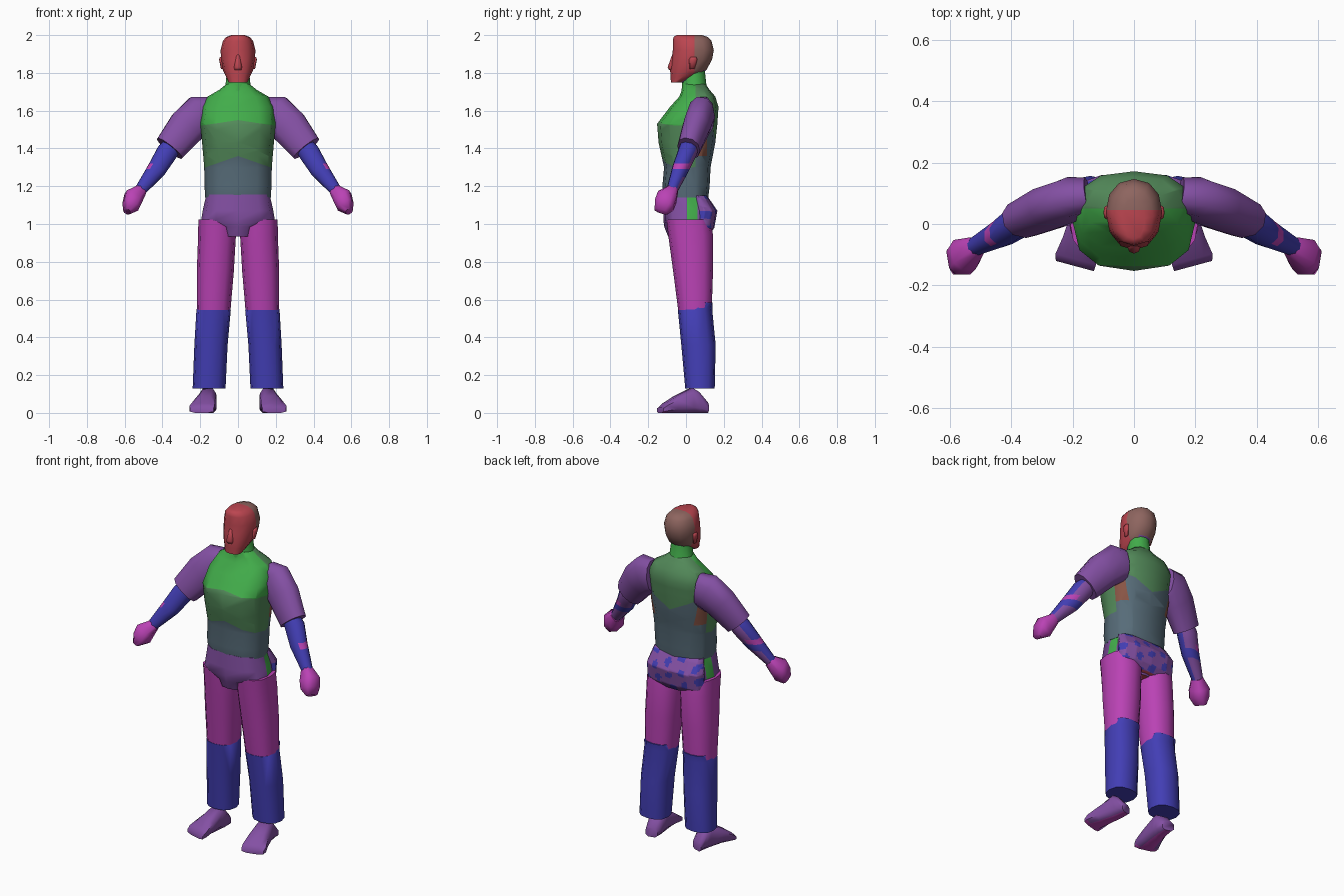
import bpy, bmesh, math
from mathutils import Vector as V

if "Cube" in bpy.data.objects:
    bpy.data.objects.remove(bpy.data.objects["Cube"])

COLORS = {
    "red": (0.50, 0.06, 0.08), "brown": (0.27, 0.13, 0.115), "green": (0.055, 0.42, 0.07),
    "sage": (0.085, 0.25, 0.10), "slate": (0.095, 0.15, 0.19), "purple": (0.23, 0.08, 0.37),
    "magenta": (0.49, 0.055, 0.46), "blue": (0.055, 0.048, 0.46), "rust": (0.25, 0.09, 0.06),
}
MATS = {}
for key, col in COLORS.items():
    MATS[key] = bpy.data.materials.new(key)
    MATS[key].diffuse_color = (*col, 1)


def loft(name, rings, color, n=12, p=2.5, half=False, mirror=False, cuts=(), rule=None, extra=(), angle=60):
    """Skin rings of (centre, u, v) with a superellipse section, cut along planes, colour by rule."""
    bm = bmesh.new()
    ts = [math.tau * (i + (0.5 if half else 0)) / n - math.pi / 2 for i in range(n)]
    sec = [(math.copysign(abs(math.cos(t)) ** (2 / p), math.cos(t)),
            math.copysign(abs(math.sin(t)) ** (2 / p), math.sin(t))) for t in ts]
    mx = max(abs(s[0]) for s in sec)
    my = max(abs(s[1]) for s in sec)
    loops = [[bm.verts.new(c + u * (a / mx) + v * (b / my)) for a, b in sec] for c, u, v in rings]
    for lo, hi in zip(loops, loops[1:]):
        for i in range(n):
            j = (i + 1) % n
            bm.faces.new((lo[i], lo[j], hi[j], hi[i]))
    bm.faces.new(loops[0][::-1])
    bm.faces.new(loops[-1])
    for co, no in cuts:
        bmesh.ops.bisect_plane(bm, geom=bm.verts[:] + bm.edges[:] + bm.faces[:],
                               plane_co=co, plane_no=no, dist=1e-5)
    bmesh.ops.recalc_face_normals(bm, faces=bm.faces[:])
    names = [color, *extra]
    if rule:
        for f in bm.faces:
            f.material_index = names.index(rule(f.calc_center_median(), f.normal))
    me = bpy.data.meshes.new(name)
    bm.to_mesh(me)
    bm.free()
    ob = bpy.data.objects.new(name, me)
    bpy.context.collection.objects.link(ob)
    for k in names:
        me.materials.append(MATS[k])
    bpy.ops.object.select_all(action='DESELECT')
    ob.select_set(True)
    bpy.context.view_layer.objects.active = ob
    bpy.ops.object.shade_smooth_by_angle(angle=math.radians(angle))
    if mirror:
        ob.modifiers.new("mirror", 'MIRROR').use_mirror_merge = False
    return ob


def upright(rows):
    """Horizontal rings from (z, centre x, half width, front y, back y)."""
    return [(V((cx, (y0 + y1) / 2, z)), V((a, 0, 0)), V((0, (y1 - y0) / 2, 0)))
            for z, cx, a, y0, y1 in rows]


def tube(rows):
    """Rings square to a path from (x, y, z, half height, half depth)."""
    pts = [V(r[:3]) for r in rows]
    out = []
    for i, r in enumerate(rows):
        d = (pts[min(i + 1, len(pts) - 1)] - pts[max(i - 1, 0)]).normalized()
        v = (V((0, 1, 0)) - d * d.y).normalized()
        out.append((pts[i], v.cross(d) * -r[3], v * r[4]))
    return out


# head, face in front and hair behind, purple underside
loft("head", upright([(1.75, 0, .05, -.08, -.01), (1.785, 0, .066, -.082, .06),
                      (1.815, 0, .08, -.084, .108), (1.87, 0, .09, -.076, .138),
                      (1.92, 0, .092, -.07, .147), (1.97, 0, .08, -.07, .135),
                      (1.99, 0, .062, -.066, .115), (2.0, 0, .035, -.05, .085)]),
     "red", p=2.2, cuts=[((0, .045, 0), (0, 1, 0))],
     rule=lambda c, n: "purple" if n.z < -.8 else "brown" if c.y > .045 else "red",
     extra=["brown", "purple"])
loft("nose", upright([(1.815, 0, .022, -.09, -.05), (1.83, 0, .022, -.097, -.05),
                      (1.9, 0, .01, -.072, -.05)]), "red", n=8, p=2, angle=80)
loft("ear", upright([(1.82, .082, .008, .02, .045), (1.87, .09, .01, .015, .06),
                     (1.885, .088, .008, .025, .055)]), "red", n=8, p=2, mirror=True, angle=80)
loft("neck", upright([(1.66, 0, .10, -.03, .13), (1.72, 0, .068, -.022, .11),
                      (1.81, 0, .058, -.02, .1)]), "green", p=2)


# vest with chevron colour bands
def vest(c, n):
    x = abs(c.x)
    if n.z < -.9:
        return "green"
    if x > .12 and .05 < c.y < .11 and 1.36 < c.z < 1.58:
        return "rust"
    if c.y < .05:
        return "green" if c.z > 1.55 - .15 * x else "sage" if c.z > 1.36 - .35 * x else "slate"
    return "sage" if c.z > 1.44 + .5 * x else "slate"


bands = [((0, y, 0), (0, 1, 0)) for y in (.05, .11)] + [((0, 0, z), (0, 0, 1)) for z in (1.36, 1.58)]
bands += [((0, 0, 0), (1, 0, 0))]
for s in (-1, 1):
    bands += [((0, 0, 1.55), (s * .15, 0, 1)), ((0, 0, 1.36), (s * .35, 0, 1)), ((0, 0, 1.44), (s * -.5, 0, 1))]
loft("torso", upright([(1.14, 0, .174, -.115, .118), (1.2, 0, .177, -.125, .125),
                       (1.3, 0, .179, -.116, .13), (1.43, 0, .19, -.145, .155),
                       (1.53, 0, .2, -.153, .166), (1.62, 0, .19, -.085, .172),
                       (1.675, 0, .16, -.035, .155), (1.71, 0, .1, -.022, .125),
                       (1.74, 0, .062, -.02, .105)]),
     "green", p=2.5, cuts=bands, rule=vest, extra=["sage", "slate", "rust"])

# pelvis, with a green patch on each side and a red underside
loft("pelvis", upright([(.935, 0, .075, -.095, .1), (.985, 0, .085, -.115, .12),
                        (1.02, 0, .195, -.12, .13), (1.07, 0, .187, -.12, .14),
                        (1.155, 0, .168, -.117, .105)]),
     "purple", p=2.8, cuts=[((0, y, 0), (0, 1, 0)) for y in (.005, .06)],
     rule=lambda c, n: "red" if n.z < -.9 else
     "green" if abs(c.x) > .15 and .005 < c.y < .06 else "purple", extra=["red", "green"])


# seat with large blue spots on the back
def spots(c, n):
    if n.z < -.9 and abs(c.x) < .07:
        return "red"
    return "blue" if c.y > .07 and math.cos(52 * c.x + 30 * c.z) * math.sin(50 * c.z - 20 * c.x) > .35 else "purple"


loft("seat", upright([(.945, 0, .15, .05, .125), (.98, 0, .188, .03, .15),
                      (1.07, 0, .186, .03, .166), (1.15, 0, .165, .02, .112)]),
     "purple", p=2.6, rule=spots, extra=["blue", "red"],
     cuts=[((-.2 + i * .012, 0, 1.05), (1, 0, .1)) for i in range(34)] +
          [((0, 0, .95 + i * .012), (-.1, 0, 1)) for i in range(17)])

# legs
loft("upper_leg", upright([(.54, .129, .089, -.041, .136), (.75, .12, .098, -.068, .143),
                           (.94, .111, .1, -.094, .143), (1.025, .112, .098, -.104, .13)]),
     "magenta", p=2.4, mirror=True)
loft("lower_leg", upright([(.13, .153, .087, -.004, .152), (.36, .143, .088, -.025, .157),
                           (.545, .129, .091, -.043, .139), (.585, .129, .075, .06, .141)]),
     "blue", p=2.4, mirror=True)

# shoes, turned slightly outward
shoe = [(.152, .112, .034, .055), (.155, .065, .042, .11), (.16, .03, .044, .132),
        (.176, -.055, .055, .09), (.19, -.115, .066, .05), (.193, -.137, .062, .03)]
loft("shoe", [(V((x, y, h / 2)), V((a, a * .27, 0)), V((0, 0, h / 2))) for x, y, a, h in shoe],
     "purple", n=8, p=3, half=True, mirror=True,
     rule=lambda c, n: "magenta" if n.z < -.9 else "purple", extra=["magenta"])


# arms, forearm with purple and magenta patches
def patches(c, n):
    if 1.29 < c.z < 1.32 and n.x > .3:
        return "magenta"
    return "purple" if n.y > .4 and n.z < .1 and not 1.25 < c.z < 1.29 else "blue"


loft("sleeve", tube([(.15, .09, 1.58, .092, .062), (.2, .082, 1.575, .108, .074),
                     (.27, .055, 1.515, .1, .074), (.362, .014, 1.40, .083, .062)]),
     "purple", n=10, p=2.2, mirror=True)
loft("forearm", tube([(.355, .015, 1.405, .05, .05), (.375, .008, 1.38, .056, .052),
                      (.43, -.03, 1.29, .05, .045), (.52, -.075, 1.175, .03, .03)]),
     "blue", n=10, p=2.2, mirror=True, rule=patches, extra=["purple", "magenta"],
     cuts=[((0, 0, z), (0, 0, 1)) for z in (1.25, 1.29, 1.32)])
loft("hand", tube([(.512, -.07, 1.18, .03, .03), (.553, -.1, 1.14, .05, .053),
                   (.566, -.116, 1.1, .046, .053), (.588, -.132, 1.066, .018, .036)]),
     "magenta", n=8, p=3, half=True, mirror=True)

for m in bpy.data.materials:
    if m.users and not m.is_grease_pencil:
        m.use_nodes = True
        m.node_tree.nodes["Principled BSDF"].inputs["Base Color"].default_value = m.diffuse_color
